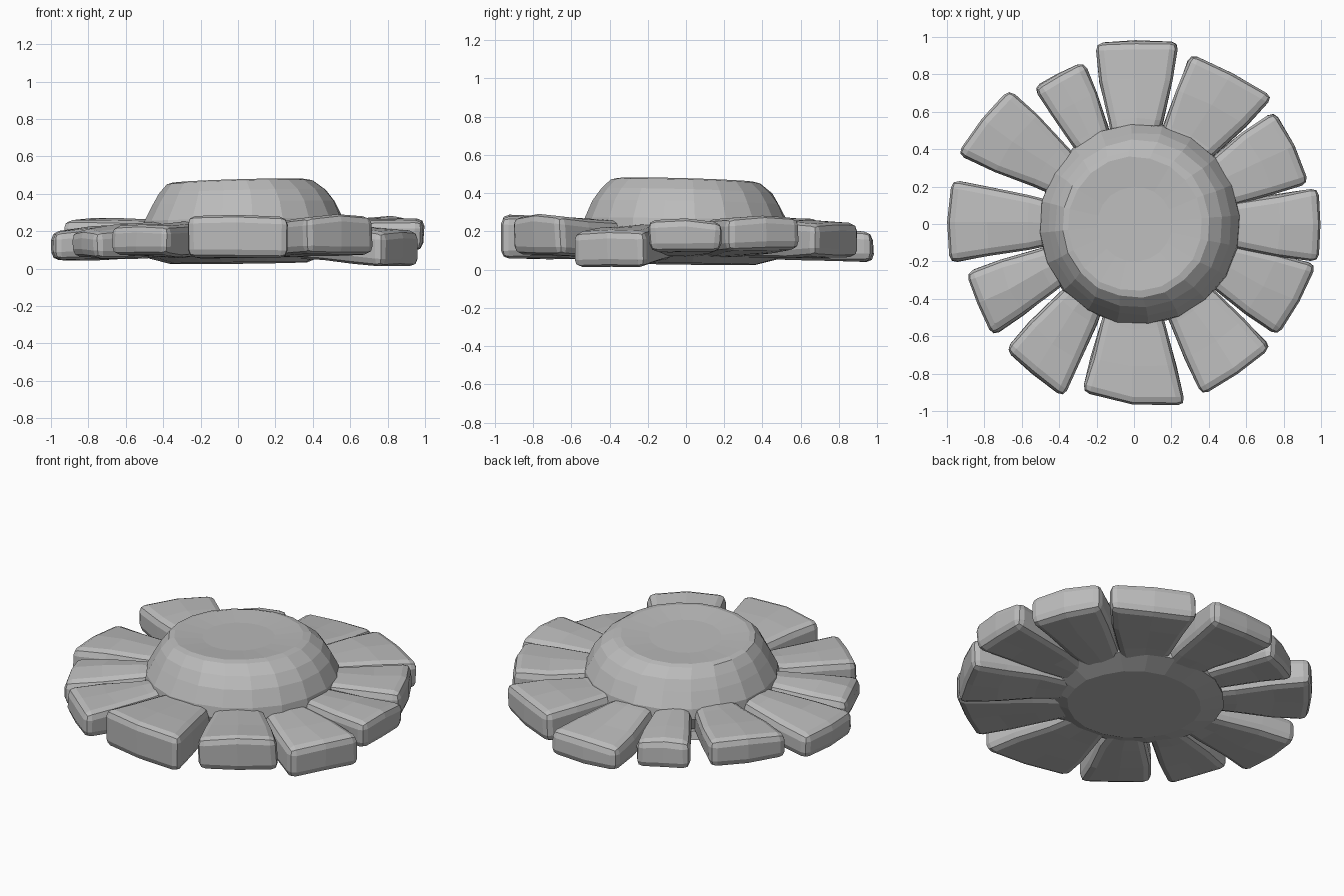
import bpy, bmesh, random
from math import radians, cos, sin, pi
from mathutils import Vector

random.seed(4)
cube = bpy.data.objects.get("Cube")
if cube:
    bpy.data.objects.remove(cube, do_unlink=True)

GREY = (0.5, 0.5, 0.5, 1)
stone = bpy.data.materials.new("grey stone")
stone.use_nodes = True
stone.diffuse_color = GREY
stone.node_tree.nodes["Principled BSDF"].inputs["Base Color"].default_value = GREY


def finish(bm, name):
    bmesh.ops.recalc_face_normals(bm, faces=bm.faces)
    mesh = bpy.data.meshes.new(name)
    bm.to_mesh(mesh)
    bm.free()
    mesh.materials.append(stone)
    obj = bpy.data.objects.new(name, mesh)
    bpy.context.collection.objects.link(obj)
    return obj


def polar(angle, radius, z):
    return Vector((cos(radians(angle)) * radius, sin(radians(angle)) * radius, z))


def lathe(name, rings, sides, wobble, top_tilt=0):
    """Stack of rings (x centre, radius, z) capped at both ends."""
    bm = bmesh.new()
    loops = []
    for cx, r, z in rings:
        loop = []
        for i in range(sides):
            p = polar(360 * i / sides + 5, r * (1 + random.uniform(-wobble, wobble)), z)
            p.x += cx
            p.z += top_tilt * (p.x - p.y) * z
            loop.append(bm.verts.new(p))
        loops.append(loop)
    for a, b in zip(loops, loops[1:]):
        for i in range(sides):
            j = (i + 1) % sides
            bm.faces.new((a[i], a[j], b[j], b[i]))
    bm.faces.new(loops[0])
    bm.faces.new(loops[-1])
    return finish(bm, name)


# Raised centre stone with a slightly dished top
lathe("centre_stone", [(0.03, 0.5, 0.12), (0.03, 0.54, 0.2), (0.03, 0.535, 0.26),
                       (0.03, 0.49, 0.35), (0.025, 0.45, 0.41), (0.01, 0.395, 0.46),
                       (0.005, 0.36, 0.468), (0.005, 0.2, 0.455)], 20, 0.008, 0.06)

# Flat underside that the petals rest on
lathe("base_stone", [(0, 0.37, 0.03), (0, 0.5, 0.075), (0.02, 0.5, 0.14)], 20, 0.01, 0.4)


def petal(name, a0, a1, r0, r1, low, high):
    """Wedge-shaped stone between two angles, with softened edges."""
    bm = bmesh.new()
    grid = {}
    for i in range(4):
        t = i / 3
        for j in range(3):
            s = j / 2
            spread = 2.5 * (1 - t) * (2 * s - 1)
            angle = a0 + (a1 - a0) * s + spread
            outer = r0 + (r1 - r0) * s
            radius = 0.36 + (outer + 0.005 - 0.36) * t
            radius *= 1 if j != 1 else 1 - 0.012 * t
            bulge = 0.012 if j == 1 else 0
            top = 0.245 + (high - 0.245) * t + bulge
            bottom = 0.06 + (low - 0.06) * t
            for k, z in enumerate((bottom, top)):
                p = polar(angle, radius, z)
                p += Vector([random.uniform(-0.008, 0.008) for _ in range(3)])
                grid[i, j, k] = bm.verts.new(p)

    def quad(*keys):
        bm.faces.new([grid[key] for key in keys])

    for k in range(2):
        for i in range(3):
            for j in range(2):
                quad((i, j, k), (i + 1, j, k), (i + 1, j + 1, k), (i, j + 1, k))
    for i in range(3):
        for j in (0, 2):
            quad((i, j, 0), (i + 1, j, 0), (i + 1, j, 1), (i, j, 1))
    for j in range(2):
        for i in (0, 3):
            quad((i, j, 0), (i, j + 1, 0), (i, j + 1, 1), (i, j, 1))
    obj = finish(bm, name)
    bevel = obj.modifiers.new("Worn edges", 'BEVEL')
    bevel.width = 0.042
    bevel.segments = 2
    bevel.limit_method = 'ANGLE'
    bevel.angle_limit = radians(40)


# Start angle, end angle, outer radii, outer bottom and outer top of each petal
petals = [
    (76, 102.5, 1.0, 0.98, 0.04, 0.19), (42, 71.5, 1.0, 0.95, 0.07, 0.24),
    (13, 39, 0.95, 0.96, 0.1, 0.27), (-11.5, 11, 1.0, 1.0, 0.1, 0.25),
    (-38, -12.5, 0.96, 1.0, 0.01, 0.2), (-68.5, -42, 0.98, 0.98, 0.08, 0.28),
    (-107, -74, 0.94, 1.0, 0.06, 0.28), (-136, -112, 0.96, 1.0, 0.07, 0.22),
    (-164, -141.5, 0.93, 0.96, 0.06, 0.2), (166.5, 192, 1.0, 1.0, 0.045, 0.19),
    (132.5, 158.5, 0.98, 1.01, 0.1, 0.265), (107, 126.5, 0.91, 0.9, 0.06, 0.22),
]
for n, spec in enumerate(petals):
    petal("petal_stone_%d" % (n + 1), *spec)
